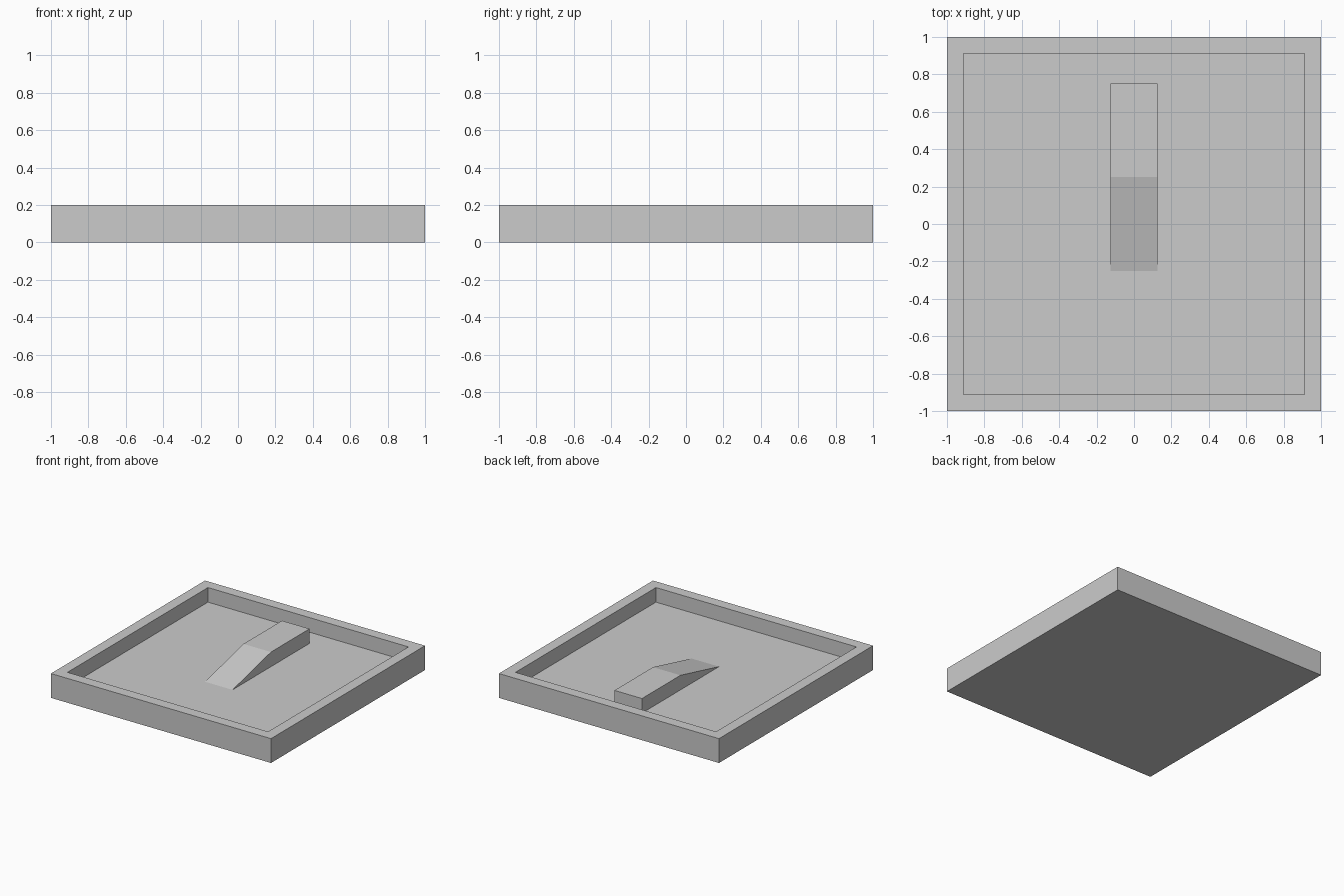
import bpy, bmesh
from mathutils import Vector, Matrix

if "Cube" in bpy.data.objects:
    bpy.data.objects.remove(bpy.data.objects["Cube"])

HEIGHT, FLOOR = 0.2, 0.08
WALL = 0.125


def add_object(name, bm):
    bmesh.ops.recalc_face_normals(bm, faces=bm.faces)
    mesh = bpy.data.meshes.new(name)
    bm.to_mesh(mesh)
    bm.free()
    obj = bpy.data.objects.new(name, mesh)
    bpy.context.collection.objects.link(obj)
    return obj


# Square tray: inset the top of a slab and sink it to the floor level
bm = bmesh.new()
bmesh.ops.create_cube(bm, size=1, matrix=Matrix.Translation((0, 0, HEIGHT / 2))
                      @ Matrix.Diagonal((2, 2, HEIGHT, 1)))
bm.normal_update()
top = max(bm.faces, key=lambda f: f.calc_center_median().z)
bmesh.ops.inset_region(bm, faces=[top], thickness=WALL)
sunk = bmesh.ops.extrude_discrete_faces(bm, faces=[top])["faces"][0]
bmesh.ops.translate(bm, verts=sunk.verts, vec=(0, 0, FLOOR - HEIGHT))
add_object("tray", bm)

# Ramp: side profile (y, z) extruded across x
profile = [(-0.25, FLOOR), (0.75, FLOOR), (0.75, HEIGHT), (0.25, HEIGHT)]
bm = bmesh.new()
side = bm.faces.new([bm.verts.new((-0.125, y, z)) for y, z in profile])
ext = bmesh.ops.extrude_face_region(bm, geom=[side])["geom"]
bmesh.ops.translate(bm, vec=Vector((0.25, 0, 0)),
                    verts=[v for v in ext if isinstance(v, bmesh.types.BMVert)])
add_object("ramp", bm)
